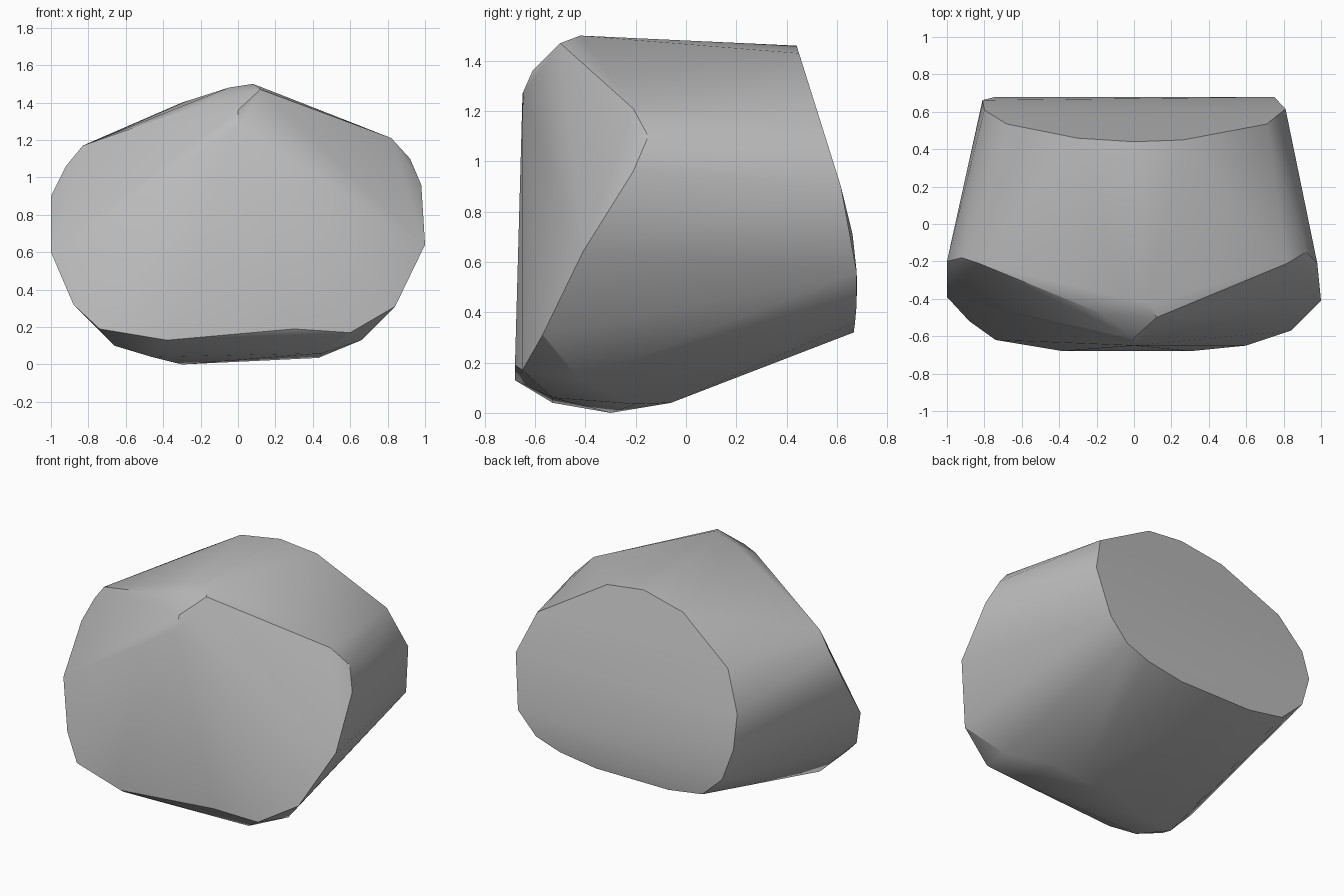
import bpy
import bmesh
from math import radians

# Remove the default object
default = bpy.data.objects.get("Cube")
if default:
    bpy.data.objects.remove(default, do_unlink=True)


def make_material(name, colour):
    mat = bpy.data.materials.new(name)
    mat.use_nodes = True
    mat.diffuse_color = colour
    mat.node_tree.nodes["Principled BSDF"].inputs["Base Color"].default_value = colour
    return mat


def back_depth(z):
    """The back leans forward above its bulge and curves gently below it."""
    if z > .92:
        return .61 - (z - .92) * .315
    return .68 - .4 * (z - .5) ** 2


# Rim of the broad front face
front_rim = [
    (.12, -.5, 1.47), (.82, -.21, 1.21), (.92, -.15, 1.1), (.98, -.21, .96),
    (1, -.41, .64), (.84, -.57, .31), (.6, -.65, .17), (.3, -.68, .19),
    (-.38, -.68, .13), (-.74, -.62, .19), (-.88, -.52, .32), (-1, -.39, .6),
    (-1, -.2, .9), (-.92, -.18, 1.06), (-.83, -.21, 1.17),
]

# Ridge running over the top of the front
peak = [(0, -.65, 1.27), (0, -.61, 1.36), (-.17, -.48, 1.4),
        (-.05, -.4, 1.48), (.08, -.42, 1.5)]

# Outline of the back face as x and z
back_outline = [
    (0, 1.46), (.26, 1.43), (.71, 1.16), (.81, .9), (.75, .56), (.62, .42),
    (.45, .36), (.19, .32), (-.34, .32), (-.59, .36), (-.74, .5),
    (-.81, .71), (-.8, .92), (-.68, 1.16), (-.3, 1.4),
]
back_rim = [(x, back_depth(z), z) for x, z in back_outline]

# Shallow underside
underside = [(-.3, -.3, 0), (.43, -.2, .035), (.3, -.06, .04), (.45, -.53, .06),
             (-.46, -.53, .04), (-.66, -.45, .1), (.66, -.42, .13)]

# Wrap the rims into one faceted boulder
bm = bmesh.new()
for point in front_rim + peak + back_rim + underside:
    bm.verts.new(point)
hull = bmesh.ops.convex_hull(bm, input=bm.verts[:])
loose = [v for v in bm.verts if not v.link_faces]
bmesh.ops.delete(bm, geom=loose, context="VERTS")
bmesh.ops.recalc_face_normals(bm, faces=bm.faces[:])

mesh = bpy.data.meshes.new("boulder")
bm.to_mesh(mesh)
bm.free()
boulder = bpy.data.objects.new("boulder", mesh)
bpy.context.collection.objects.link(boulder)
mesh.materials.append(make_material("stone grey", (.5, .5, .5, 1)))

# Soft shading with crisp rims
bpy.ops.object.select_all(action="DESELECT")
boulder.select_set(True)
bpy.context.view_layer.objects.active = boulder
bpy.ops.object.shade_smooth_by_angle(angle=radians(30))
